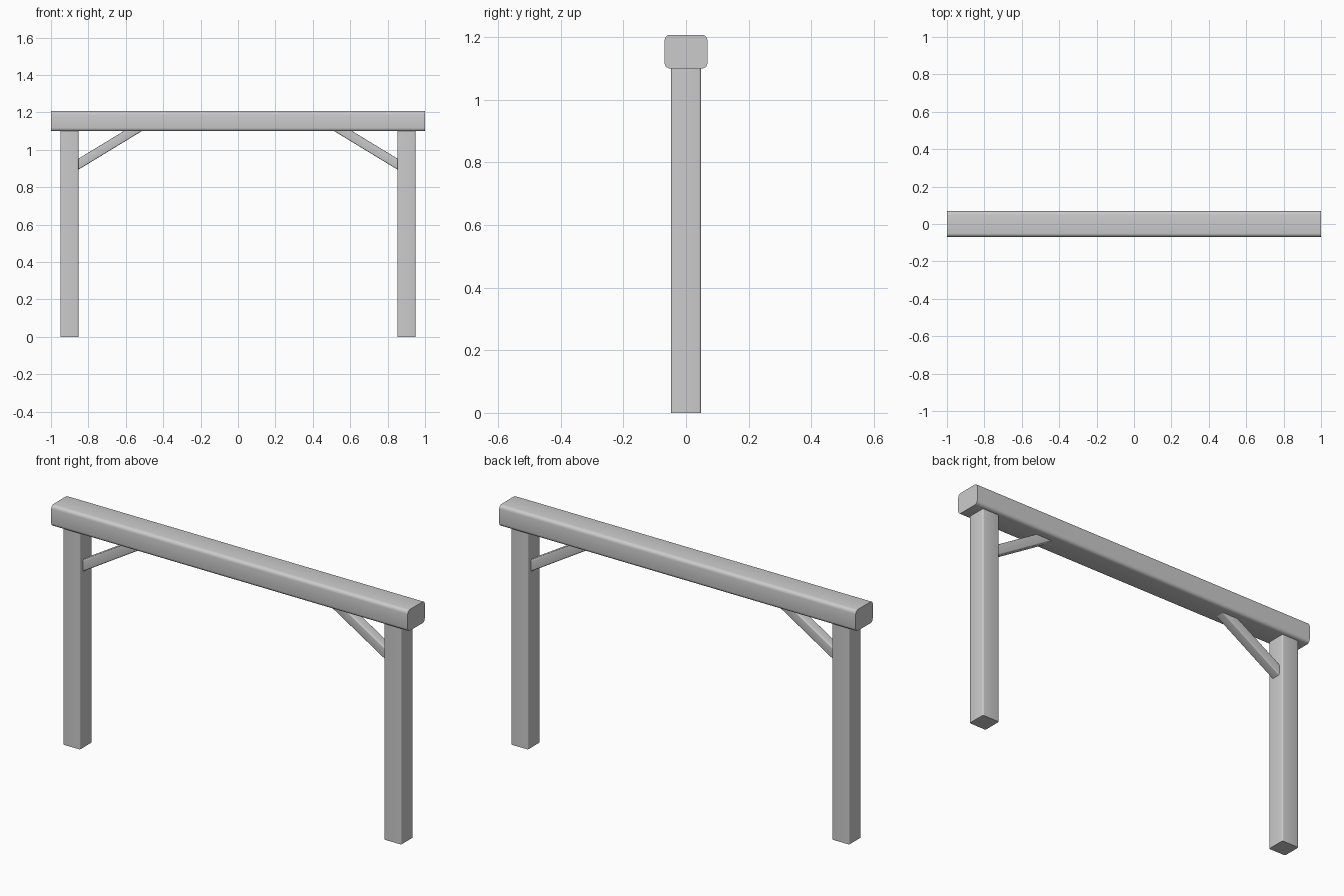
import bpy
import bmesh
import math
from mathutils import Vector

if "Cube" in bpy.data.objects:
    bpy.data.objects.remove(bpy.data.objects["Cube"])


def rounded_rect(w, h, r, seg=4):
    """Points of a rounded rectangle, counter-clockwise."""
    pts = []
    for i, (sx, sy) in enumerate([(1, 1), (-1, 1), (-1, -1), (1, -1)]):
        for k in range(seg + 1):
            a = math.radians(90 * i + 90 * k / seg)
            pts.append((sx * (w / 2 - r) + r * math.cos(a),
                        sy * (h / 2 - r) + r * math.sin(a)))
    return pts


def timber(name, profile, centre, u, v, axis, start, end):
    """Extrude a profile along axis; start and end are (point, normal) cut planes."""
    bm = bmesh.new()
    rings = []
    for point, normal in (start, end):
        point, normal = Vector(point), Vector(normal)
        ring = []
        for a, b in profile:
            p = centre + u * a + v * b
            p = p + axis * ((point - p).dot(normal) / axis.dot(normal))
            ring.append(bm.verts.new(p))
        rings.append(ring)
    n = len(profile)
    for i in range(n):
        j = (i + 1) % n
        bm.faces.new((rings[0][i], rings[0][j], rings[1][j], rings[1][i]))
    bm.faces.new(rings[0][::-1])
    bm.faces.new(rings[1])
    bmesh.ops.recalc_face_normals(bm, faces=bm.faces)
    mesh = bpy.data.meshes.new(name)
    bm.to_mesh(mesh)
    bm.free()
    ob = bpy.data.objects.new(name, mesh)
    bpy.context.collection.objects.link(ob)
    bpy.ops.object.select_all(action='DESELECT')
    ob.select_set(True)
    bpy.context.view_layer.objects.active = ob
    bpy.ops.object.shade_smooth_by_angle(angle=math.radians(35))
    return ob


X, Y, Z = Vector((1, 0, 0)), Vector((0, 1, 0)), Vector((0, 0, 1))
BEAM_BOTTOM, BEAM_TOP = 1.099, 1.207

# Top beam with rounded long edges
timber("top_beam", rounded_rect(0.137, BEAM_TOP - BEAM_BOTTOM, 0.018),
       Z * (BEAM_TOP + BEAM_BOTTOM) / 2, Y, Z, X,
       ((-1, 0, 0), X), ((1, 0, 0), X))

for side, s in (("left", -1), ("right", 1)):
    # Square post
    timber(side + "_post", rounded_rect(0.096, 0.096, 0.007),
           X * 0.901 * s, X, Y, Z,
           ((0, 0, 0), Z), ((0, 0, BEAM_BOTTOM), Z))

    # Diagonal brace, cut flush with the post and the beam
    angle = math.radians(31.3)
    axis = Vector((-s * math.cos(angle), 0, math.sin(angle)))
    timber(side + "_brace", rounded_rect(0.05, 0.05, 0.006),
           Vector((0.853 * s, 0, 0.923)), Y, Y.cross(axis), axis,
           ((0.853 * s, 0, 0), X), ((0, 0, BEAM_BOTTOM), Z))
